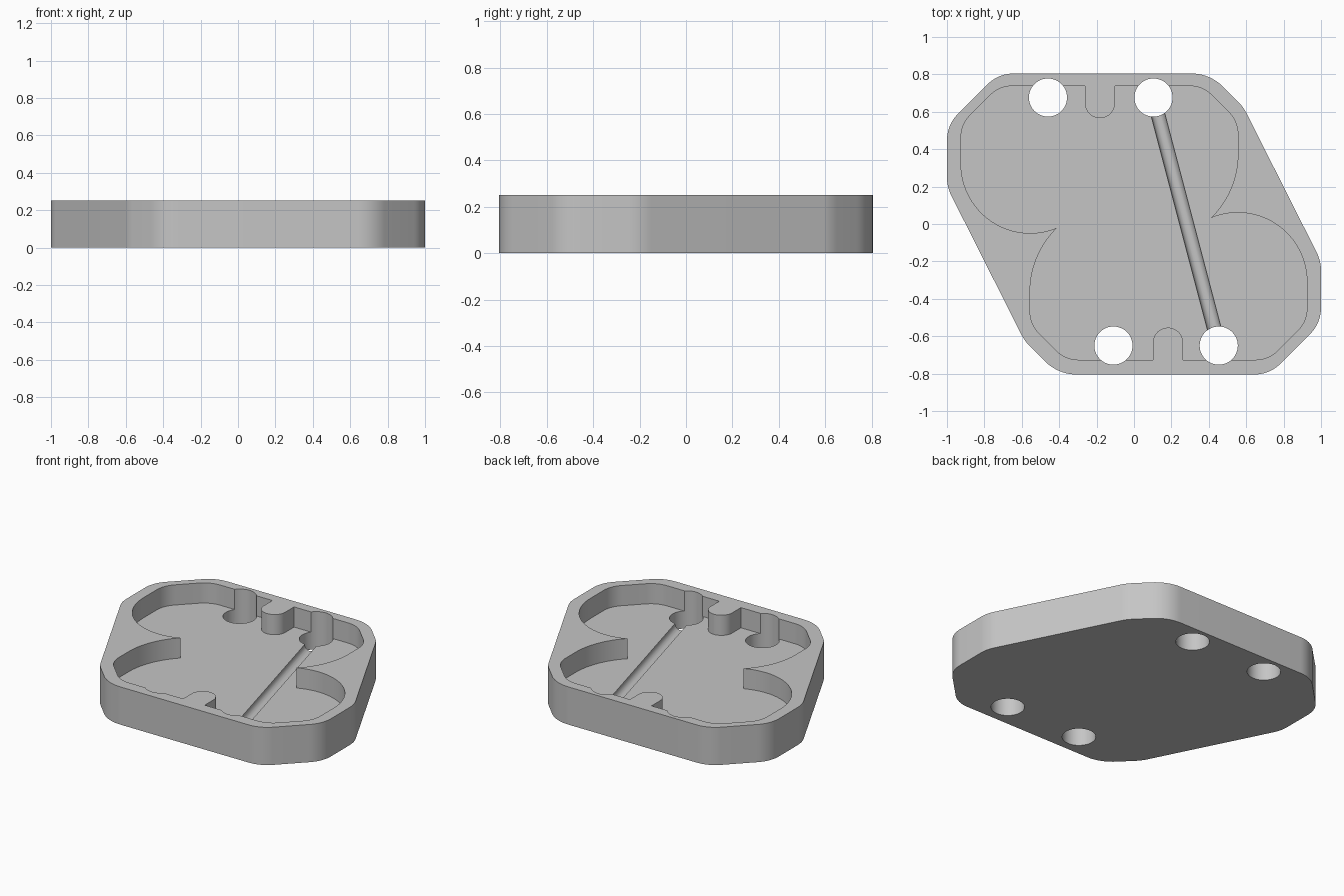
import bpy, bmesh
from math import sin, cos, tan, radians, pi
from mathutils import Vector

if "Cube" in bpy.data.objects:
    bpy.data.objects.remove(bpy.data.objects["Cube"])

HEIGHT, FLOOR = 0.252, 0.117
HOLES = [(-0.46, 0.676), (0.104, 0.676), (-0.11, -0.65), (0.453, -0.65)]


def arc(cx, cy, r, start, end, steps=24):
    """Sharp profile points along an arc, in degrees."""
    angles = [radians(start + (end - start) * i / steps) for i in range(steps + 1)]
    return [(cx + r * cos(a), cy + r * sin(a), 0) for a in angles]


def fillet(corners, steps=10):
    """Round each (x, y, radius) corner of a closed profile."""
    out = []
    for i, (x, y, r) in enumerate(corners):
        p = Vector((x, y))
        if r == 0:
            out.append(p)
            continue
        a = (Vector(corners[i - 1][:2]) - p).normalized()
        b = (Vector(corners[(i + 1) % len(corners)][:2]) - p).normalized()
        half = a.angle(b) / 2
        centre = p + (a + b).normalized() * (r / sin(half))
        u = p + a * (r / tan(half)) - centre
        v = p + b * (r / tan(half)) - centre
        sweep = u.angle(v)
        for k in range(steps + 1):
            t = k / steps
            out.append(centre + (u * sin((1 - t) * sweep) + v * sin(t * sweep)) / sin(sweep))
    return out


def half_turn(half):
    """Complete a profile that repeats after a half turn."""
    return half + [(-x, -y, r) for x, y, r in half]


def prism(name, points, z0, z1, dy=0):
    bm = bmesh.new()
    face = bm.faces.new([bm.verts.new((p[0], p[1] + dy, z0)) for p in points])
    top = bmesh.ops.extrude_face_region(bm, geom=[face])["geom"]
    bmesh.ops.translate(bm, vec=(0, 0, z1 - z0),
                        verts=[v for v in top if isinstance(v, bmesh.types.BMVert)])
    bmesh.ops.recalc_face_normals(bm, faces=bm.faces)
    mesh = bpy.data.meshes.new(name)
    bm.to_mesh(mesh)
    bm.free()
    obj = bpy.data.objects.new(name, mesh)
    bpy.context.collection.objects.link(obj)
    return obj


def cut(target, cutter):
    """Subtract the cutter from the target and discard it."""
    cutter.hide_render = True
    mod = target.modifiers.new("cut", "BOOLEAN")
    mod.operation, mod.solver, mod.object = "DIFFERENCE", "EXACT", cutter
    bpy.context.view_layer.objects.active = target
    bpy.ops.object.modifier_apply(modifier=mod.name)
    bpy.data.objects.remove(cutter)


# Solid body with rounded corners
outline = half_turn([(0.405, 0.805, 0.24), (0.585, 0.625, 0.22), (1, -0.198, 0.22),
                     (1, -0.53, 0.2), (0.725, -0.805, 0.2)])
body = prism("tray_body", fillet(outline), 0, HEIGHT)

# Pocket of two overlapping lobes, with a round-ended tab on each straight wall
WALL, TAB = 0.732, 0.56
pocket = half_turn(
    [(-0.262, WALL, 0), (-0.262, TAB, 0.0795), (-0.102, TAB, 0.0795), (-0.102, WALL, 0),
     (0.367, WALL, 0.17), (0.556, 0.543, 0.17)]
    + arc(0.076, 0.37, 0.48, 0, -45.8)
    + arc(0.555, -0.315, 0.37, 113, 0)
    + [(0.925, -0.527, 0.17), (0.72, -WALL, 0.17)])
cut(body, prism("pocket_cutter", fillet(pocket), FLOOR, 0.5, 0.006))

# Four through holes that bite into the pocket wall
for x, y in HOLES:
    cut(body, prism("hole_cutter", arc(x, y, 0.102, 0, 352.5, 47), -0.2, 0.5))

# Half-round groove in the floor joining two of the holes
start, end = Vector((*HOLES[1], FLOOR)), Vector((*HOLES[3], FLOOR))
axis = end - start
bpy.ops.mesh.primitive_cylinder_add(vertices=32, radius=0.037, depth=axis.length,
                                    location=(start + end) / 2)
groove = bpy.context.object
groove.name = "groove_cutter"
groove.rotation_euler = axis.to_track_quat("Z", "Y").to_euler()
bpy.context.view_layer.update()
cut(body, groove)

# Plain grey finish
grey = bpy.data.materials.new("plain_grey")
grey.use_nodes = True
colour = (0.56, 0.56, 0.56, 1)
grey.diffuse_color = colour
grey.node_tree.nodes["Principled BSDF"].inputs["Base Color"].default_value = colour
body.data.materials.clear()
body.data.materials.append(grey)
for poly in body.data.polygons:
    poly.material_index = 0

bpy.ops.object.select_all(action="DESELECT")
body.select_set(True)
bpy.context.view_layer.objects.active = body
bpy.ops.object.shade_smooth_by_angle(angle=pi / 6)
